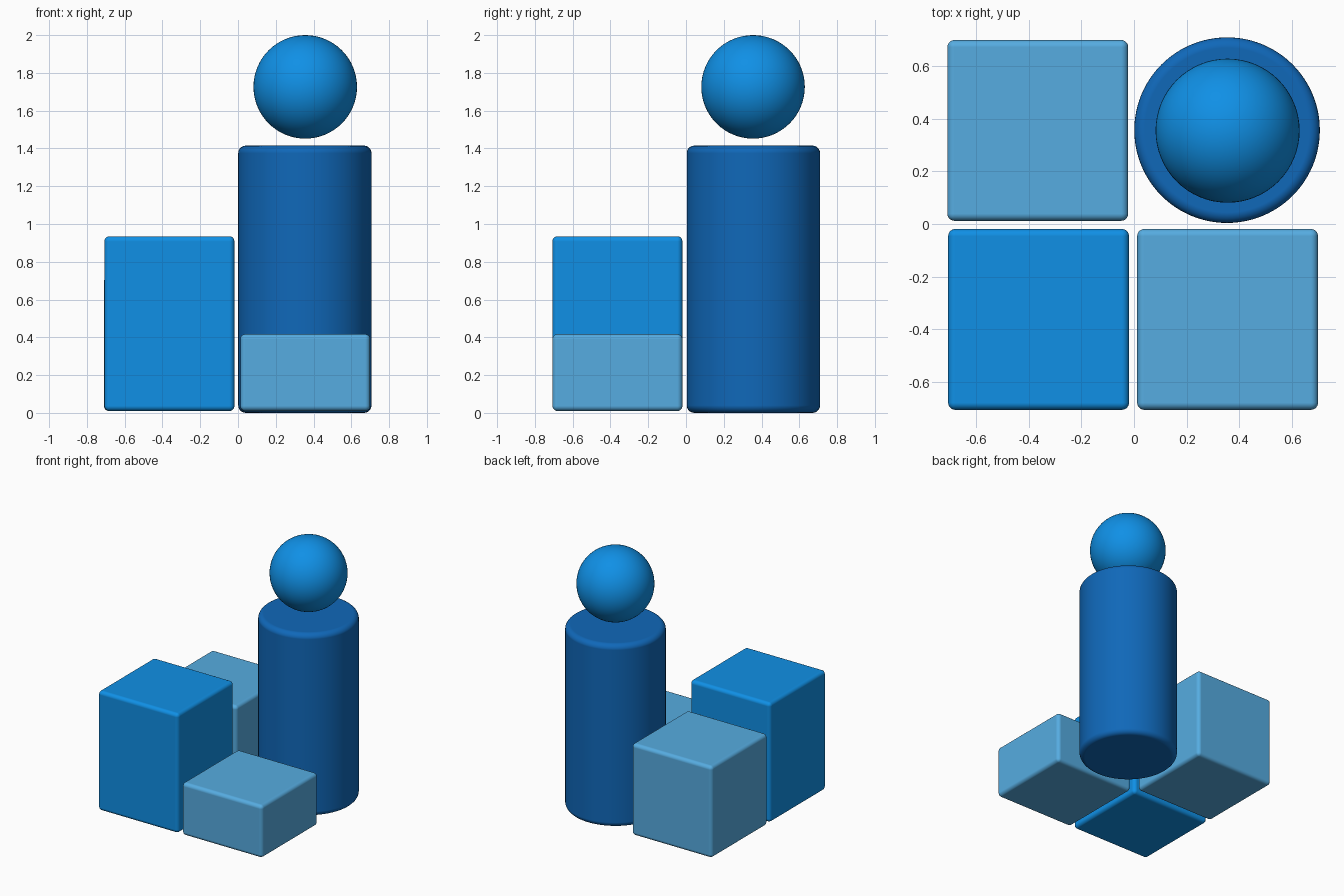
import bpy
from math import radians

default = bpy.data.objects.get("Cube")
if default:
    bpy.data.objects.remove(default, do_unlink=True)


def make_material(name, rgb):
    mat = bpy.data.materials.new(name)
    mat.use_nodes = True
    colour = (*rgb, 1.0)
    mat.diffuse_color = colour
    for node in mat.node_tree.nodes:
        if node.type == 'BSDF_PRINCIPLED':
            node.inputs["Base Color"].default_value = colour
    return mat


BRIGHT = make_material("bright blue", (0.005, 0.279, 0.791))
PALE = make_material("pale blue", (0.093, 0.413, 0.753))
DEEP = make_material("deep blue", (0.005, 0.138, 0.485))


def finish(name, mat, bevel=0.0):
    """Name, colour, smooth and round the edges of the active object."""
    obj = bpy.context.object
    obj.name = name
    obj.data.name = name
    obj.data.materials.append(mat)
    bpy.ops.object.shade_smooth()
    if bevel:
        mod = obj.modifiers.new("rounded edges", 'BEVEL')
        mod.width = bevel
        mod.segments = 5
        mod.limit_method = 'ANGLE'
        mod.angle_limit = radians(40)
        mod.harden_normals = True
    return obj


def block(name, x, y, height, mat):
    """Square block of the given height, floating just above the ground."""
    side, base = 0.688, 0.01
    bpy.ops.mesh.primitive_cube_add(size=1, location=(x, y, base + height / 2))
    obj = bpy.context.object
    obj.scale = (side, side, height)
    bpy.ops.object.transform_apply(location=False, rotation=False, scale=True)
    return finish(name, mat, 0.027)


# Three square blocks of different heights
block("tall_block", -0.363, -0.363, 0.925, BRIGHT)
block("middle_block", -0.366, 0.356, 0.71, PALE)
block("low_block", 0.356, -0.363, 0.407, PALE)

# Column with rounded rims
bpy.ops.mesh.primitive_cylinder_add(vertices=96, radius=0.353, depth=1.415,
                                    location=(0.354, 0.357, 0.7075))
finish("column", DEEP, 0.04)

# Ball hovering above the column
bpy.ops.mesh.primitive_uv_sphere_add(segments=64, ring_count=32, radius=0.274,
                                     location=(0.356, 0.355, 1.726))
finish("ball", BRIGHT)
